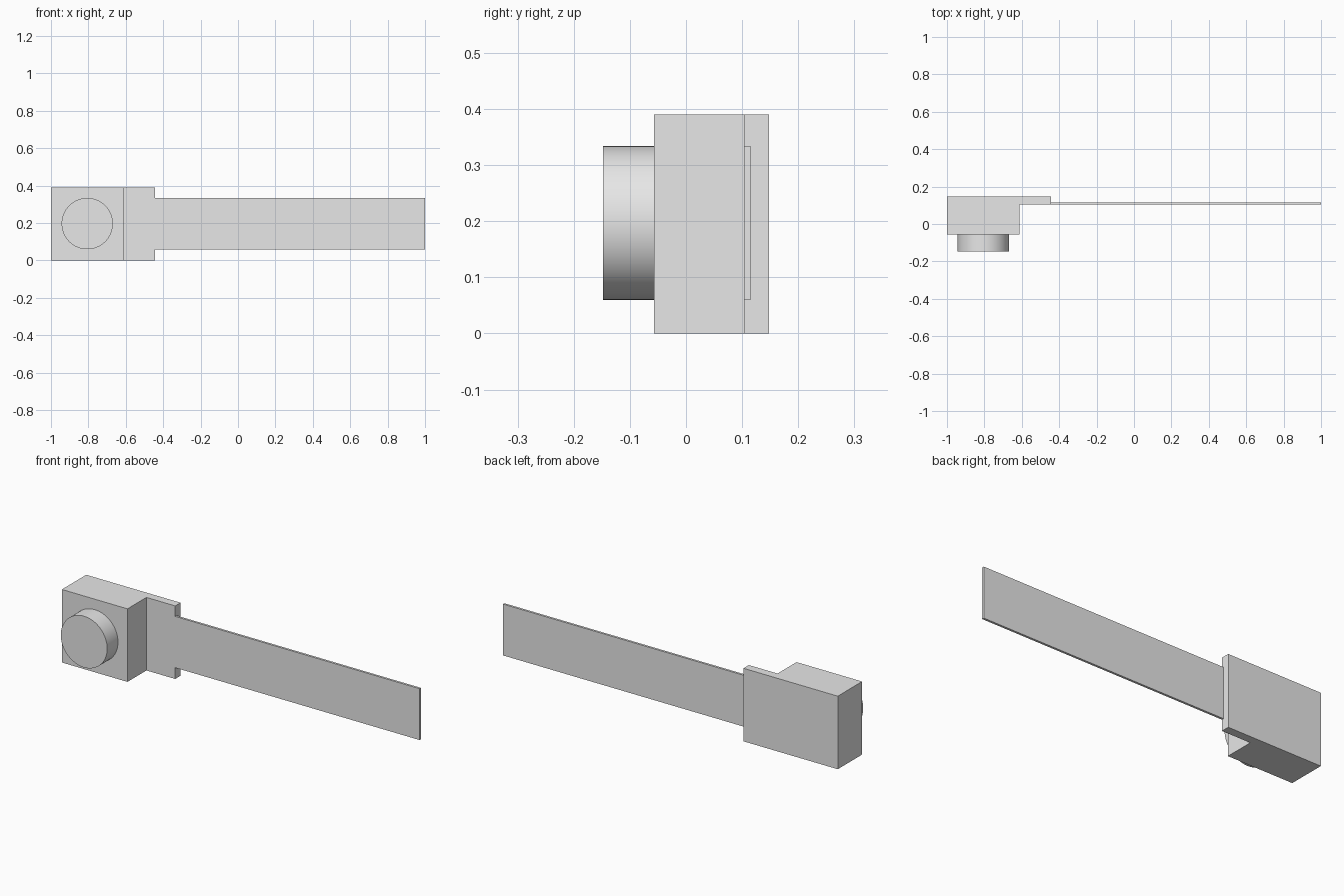
import bpy
import bmesh
import math

cube = bpy.data.objects.get("Cube")
if cube:
    bpy.data.objects.remove(cube, do_unlink=True)

grey = bpy.data.materials.new("plain grey")
grey.use_nodes = True
grey.diffuse_color = (0.8, 0.8, 0.8, 1)
grey.node_tree.nodes["Principled BSDF"].inputs["Base Color"].default_value = (0.8, 0.8, 0.8, 1)

HEIGHT = 0.39
MID = HEIGHT / 2
STEP_Y = 0.103      # front of the thin step, flush with the strip
HEAD_Y = -0.057     # front of the block
BACK_Y = 0.148
STEP_X = -0.443     # end of the thin step


def prism(name, outline, z0, z1):
    """Extrude an outline in the xy plane from z0 to z1."""
    bm = bmesh.new()
    face = bm.faces.new([bm.verts.new((x, y, z0)) for x, y in outline])
    top = bmesh.ops.extrude_face_region(bm, geom=[face])["geom"]
    for v in top:
        if isinstance(v, bmesh.types.BMVert):
            v.co.z = z1
    bmesh.ops.recalc_face_normals(bm, faces=bm.faces)
    mesh = bpy.data.meshes.new(name)
    bm.to_mesh(mesh)
    bm.free()
    mesh.materials.append(grey)
    obj = bpy.data.objects.new(name, mesh)
    bpy.context.collection.objects.link(obj)
    return obj


# Stepped block with a thin ledge toward the strip
prism("stepped_block", [(-1, HEAD_Y), (-0.613, HEAD_Y), (-0.613, STEP_Y),
                        (STEP_X, STEP_Y), (STEP_X, BACK_Y), (-1, BACK_Y)], 0, HEIGHT)

# Long thin strip
R = 0.137
prism("flat_strip", [(STEP_X, STEP_Y), (1, STEP_Y), (1, 0.115), (STEP_X, 0.115)],
      MID + 0.002 - R, MID + 0.002 + R)

# Round boss on the front of the block
FRONT_Y = -0.148
bpy.ops.mesh.primitive_cylinder_add(
    vertices=96, radius=R, depth=HEAD_Y - FRONT_Y,
    location=(-0.806, (HEAD_Y + FRONT_Y) / 2, MID + 0.002),
    rotation=(math.pi / 2, 0, 0))
boss = bpy.context.object
boss.name = "round_boss"
boss.data.materials.append(grey)
bpy.ops.object.shade_smooth_by_angle()
